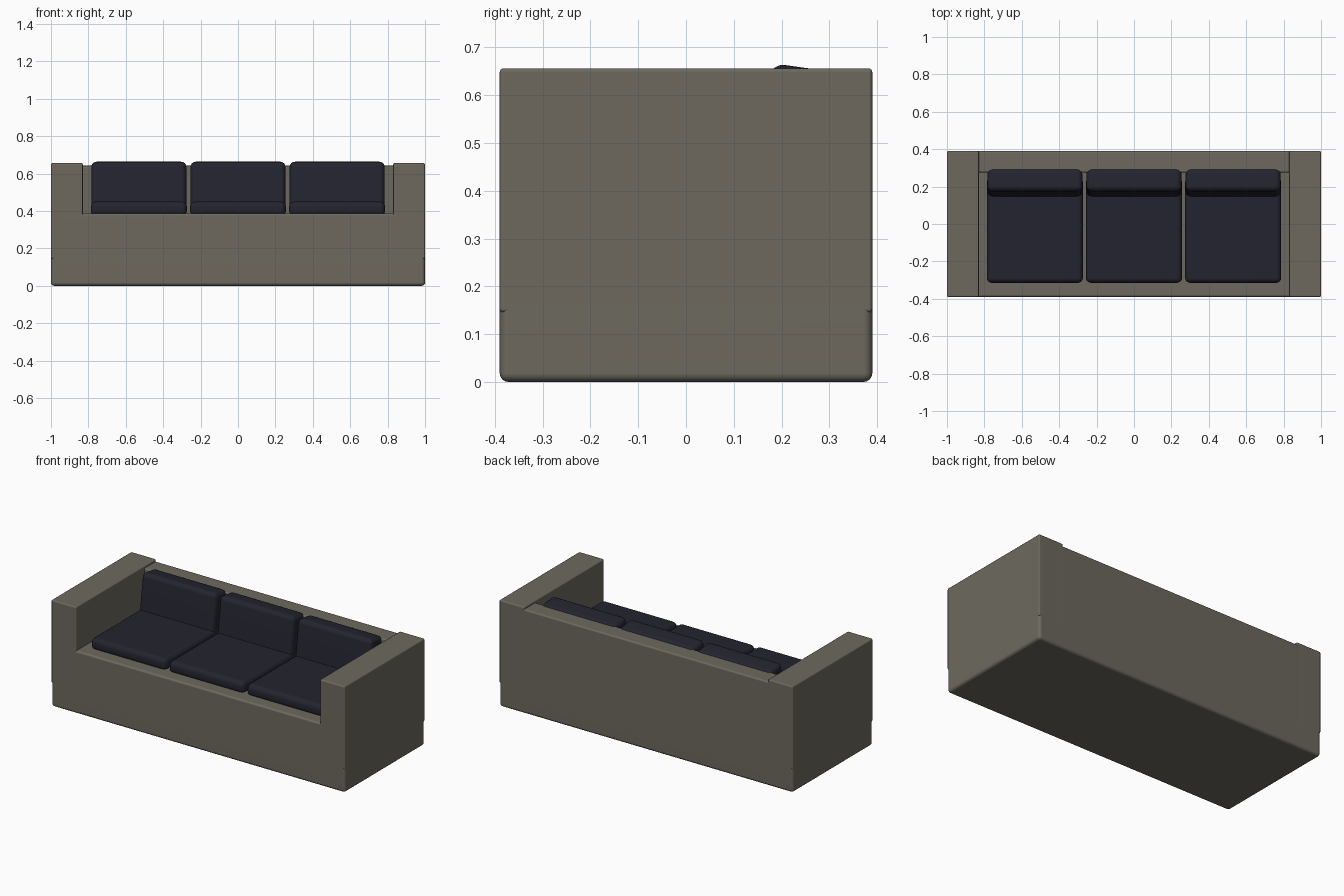
import bpy, bmesh, math
from mathutils import Matrix

cube = bpy.data.objects.get("Cube")
if cube:
    bpy.data.objects.remove(cube, do_unlink=True)


def make_material(name, rgb):
    mat = bpy.data.materials.new(name)
    mat.use_nodes = True
    color = (*rgb, 1.0)
    mat.diffuse_color = color
    mat.node_tree.nodes["Principled BSDF"].inputs["Base Color"].default_value = color
    return mat


grey_fabric = make_material("warm grey fabric", (0.153, 0.141, 0.114))
navy_fabric = make_material("dark navy fabric", (0.0176, 0.0176, 0.029))


def rounded_box(name, low, high, radius, mat, tilt=0.0, segments=4):
    """Box between two corners with rounded edges, tilted about its own x axis."""
    size = [b - a for a, b in zip(low, high)]
    center = [(a + b) / 2 for a, b in zip(low, high)]
    bm = bmesh.new()
    bmesh.ops.create_cube(bm, size=1, matrix=Matrix.Diagonal((*size, 1)))
    bmesh.ops.bevel(bm, geom=bm.edges[:], offset=radius, segments=segments,
                    profile=0.5, affect='EDGES')
    mesh = bpy.data.meshes.new(name)
    bm.to_mesh(mesh)
    bm.free()
    mesh.materials.append(mat)
    obj = bpy.data.objects.new(name, mesh)
    bpy.context.collection.objects.link(obj)
    obj.location = center
    obj.rotation_euler.x = tilt
    bpy.ops.object.select_all(action='DESELECT')
    obj.select_set(True)
    bpy.context.view_layer.objects.active = obj
    bpy.ops.object.shade_smooth_by_angle(angle=math.radians(35))
    normals = obj.modifiers.new("flat panels", 'WEIGHTED_NORMAL')
    normals.keep_sharp = True
    return obj


# Frame: plinth, seat platform and backrest
rounded_box("base", (-1, -0.39, 0), (1, 0.39, 0.18), 0.018, grey_fabric)
rounded_box("seat_platform", (-0.98, -0.39, 0.1), (0.98, 0.36, 0.387), 0.012, grey_fabric)
rounded_box("backrest", (-0.84, 0.275, 0.1), (0.84, 0.39, 0.642), 0.01, grey_fabric)

# Arms
for side, sign in (("left", 1), ("right", -1)):
    xs = sorted((sign * 0.83, sign))
    rounded_box(side + "_arm", (xs[0], -0.39, 0.145), (xs[1], 0.39, 0.656), 0.008, grey_fabric)

# Three seat cushions, each with a back cushion leaning on the backrest
for place, x in (("right", -0.53), ("middle", 0), ("left", 0.53)):
    rounded_box(place + "_seat_cushion", (x - 0.257, -0.315, 0.375),
                (x + 0.257, 0.25, 0.45), 0.028, navy_fabric)
    rounded_box(place + "_back_cushion", (x - 0.254, 0.16, 0.4),
                (x + 0.254, 0.282, 0.66), 0.028, navy_fabric, math.radians(-8))
